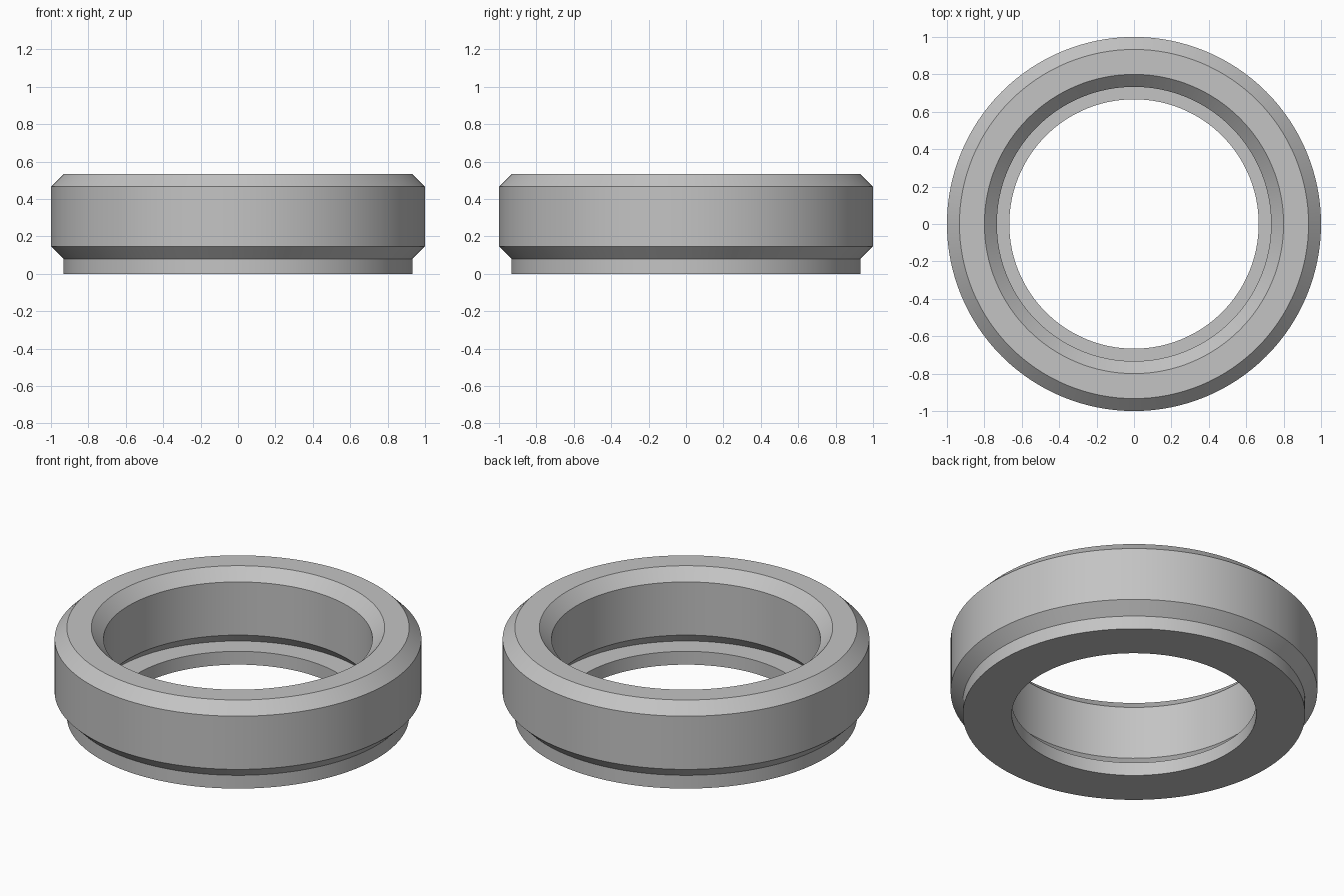
import bpy
import bmesh
from math import tau, radians
from mathutils import Matrix

cube = bpy.data.objects.get("Cube")
if cube:
    bpy.data.objects.remove(cube, do_unlink=True)

SEGMENTS = 128
UNIT = 1 / 15      # all radii and chamfers are multiples of this
BASE = 0.08        # thickness of the base flange

# Plain grey metal
grey = bpy.data.materials.new("grey metal")
grey.use_nodes = True
colour = (0.55, 0.55, 0.55, 1)
grey.diffuse_color = colour
grey.node_tree.nodes["Principled BSDF"].inputs["Base Color"].default_value = colour


def lathe(name, profile):
    """Revolve a closed (radius, height) outline about the z axis."""
    bm = bmesh.new()
    rings = []
    for i in range(SEGMENTS):
        turn = Matrix.Rotation(tau * i / SEGMENTS, 3, "Z")
        rings.append([bm.verts.new((turn[0][0] * r, turn[1][0] * r, z)) for r, z in profile])
    for i, ring in enumerate(rings):
        following = rings[(i + 1) % SEGMENTS]
        for j in range(len(profile)):
            k = (j + 1) % len(profile)
            bm.faces.new((ring[j], following[j], following[k], ring[k]))
    bmesh.ops.recalc_face_normals(bm, faces=bm.faces)
    mesh = bpy.data.meshes.new(name)
    bm.to_mesh(mesh)
    bm.free()
    mesh.materials.append(grey)
    obj = bpy.data.objects.new(name, mesh)
    bpy.context.collection.objects.link(obj)
    bpy.ops.object.select_all(action="DESELECT")
    obj.select_set(True)
    bpy.context.view_layer.objects.active = obj
    bpy.ops.object.shade_smooth_by_angle(angle=radians(30))
    return obj


# Chamfered collar on a flat flange, as one solid
flange_bore, bore, seat, rim, outer = (n * UNIT for n in (10, 11, 12, 14, 15))
low = BASE + UNIT
top = 8 * UNIT
high = top - UNIT
lathe("chamfered_ring", [
    (flange_bore, 0), (rim, 0), (rim, BASE),       # flange underside and edge
    (outer, low), (outer, high), (rim, top),       # outer wall with chamfers
    (seat, top), (bore, high), (bore, low),        # top face and bore
    (seat, BASE), (flange_bore, BASE),             # undercut and inner ledge
])
